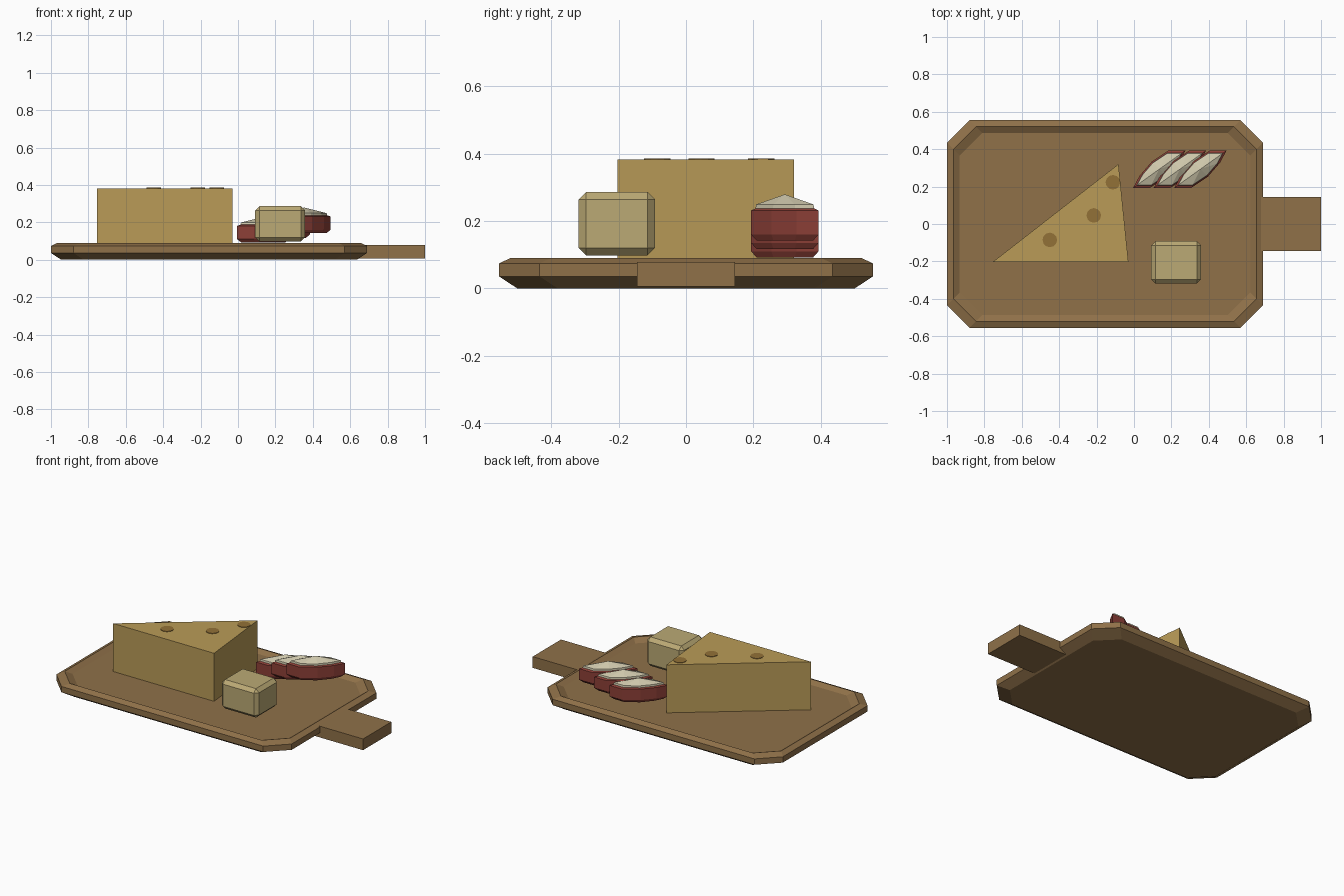
import bpy, bmesh, math
from mathutils import Vector

if "Cube" in bpy.data.objects:
    bpy.data.objects.remove(bpy.data.objects["Cube"])


def material(name, rgb):
    m = bpy.data.materials.new(name)
    m.diffuse_color = tuple((c / 255) ** 2.2 for c in rgb) + (1,)
    m.use_nodes = True
    m.node_tree.nodes["Principled BSDF"].inputs["Base Color"].default_value = m.diffuse_color
    return m


WOOD = material("wood", (142, 112, 74))
CHEESE = material("cheese", (184, 154, 88))
HOLE = material("cheese_hole", (145, 112, 58))
BUTTER = material("butter", (186, 168, 116))
SKIN = material("red_skin", (140, 66, 58))
FLESH = material("pale_flesh", (205, 198, 170))


def loft(name, rings, mats, cap_mats=(0, 0), band_mats=None):
    """Skin a stack of rings (lists of 3D points) and cap both ends.
    A ring with a single point closes to a tip."""
    bm = bmesh.new()
    vs = [[bm.verts.new(p) for p in r] for r in rings]
    for k, (a, b) in enumerate(zip(vs, vs[1:])):
        n = max(len(a), len(b))
        for i in range(n):
            j = (i + 1) % n
            if len(b) == 1:
                f = bm.faces.new((a[i], a[j], b[0]))
            else:
                f = bm.faces.new((a[i], a[j], b[j], b[i]))
            f.material_index = band_mats[k] if band_mats else 0
    for r, m in ((vs[0], cap_mats[0]), (vs[-1], cap_mats[1])):
        if len(r) > 2:
            bm.faces.new(r).material_index = m
    bmesh.ops.recalc_face_normals(bm, faces=bm.faces)
    me = bpy.data.meshes.new(name)
    bm.to_mesh(me)
    bm.free()
    for m in mats:
        me.materials.append(m)
    ob = bpy.data.objects.new(name, me)
    bpy.context.collection.objects.link(ob)
    return ob


def octagon(inset, z, cut=0.12):
    cx, hx, hy = -0.155, 0.845 - inset, 0.555 - inset
    pts = [(hx, hy - cut), (hx - cut, hy), (cut - hx, hy), (-hx, hy - cut),
           (-hx, cut - hy), (cut - hx, -hy), (hx - cut, -hy), (hx, cut - hy)]
    return [(cx + x, y, z) for x, y in pts]


def box(name, lo, hi, mat, bevel=0):
    rings = [[(lo[0], lo[1], z), (hi[0], lo[1], z), (hi[0], hi[1], z), (lo[0], hi[1], z)]
             for z in (lo[2], hi[2])]
    ob = loft(name, rings, [mat])
    if bevel:
        mod = ob.modifiers.new("bevel", 'BEVEL')
        mod.width = bevel
        mod.segments = 1
    return ob


# Serving board with chamfered corners, raised rim and recessed floor
loft("board", [octagon(0.055, 0), octagon(0, 0.036), octagon(0, 0.074),
               octagon(0.035, 0.09), octagon(0.068, 0.07)], [WOOD])
box("board_handle", (0.64, -0.145, 0.006), (1.0, 0.145, 0.079), WOOD)

# Cheese wedge
tri = [(-0.755, -0.203), (-0.03, -0.203), (-0.083, 0.32)]
loft("cheese_wedge", [[(x, y, z) for x, y in tri] for z in (0.068, 0.382)], [CHEESE])

# Shallow discs for the holes on top of the cheese
for i, (x, y) in enumerate([(-0.45, -0.085), (-0.215, 0.046), (-0.113, 0.223)]):
    ring = [(x + 0.039 * math.cos(a), y + 0.039 * math.sin(a))
            for a in (math.tau * k / 12 for k in range(12))]
    loft(f"cheese_hole_{i + 1}", [[(u, v, z) for u, v in ring] for z in (0.37, 0.385)], [HOLE])

# Butter cube
box("butter_cube", (0.092, -0.318, 0.098), (0.358, -0.092, 0.286), BUTTER, 0.022)

# Three overlapping slices: red skin band with a pale peaked top
half = [(0.14, 0.1), (0.05, 0.1), (-0.04, 0.04), (-0.105, -0.035)]
outline = half + [(-x, -y) for x, y in half]


def slice_ring(centre, scale, z):
    c = Vector((centre[0], centre[1], z + centre[2]))
    return [c + Vector((x * scale, y * scale, 0)) for x, y in outline]


for i in range(3):
    c = (0.135 + 0.11 * i, 0.293, 0.025 * i)
    loft(f"fruit_slice_{i + 1}",
         [slice_ring(c, 0.84, 0.092), slice_ring(c, 1, 0.11), slice_ring(c, 1, 0.181),
          slice_ring(c, 0.87, 0.187), slice_ring(c, 0.85, 0.199),
          [Vector((c[0], c[1], 0.229 + c[2]))]],
         [SKIN, FLESH], band_mats=[0, 0, 0, 1, 1])
